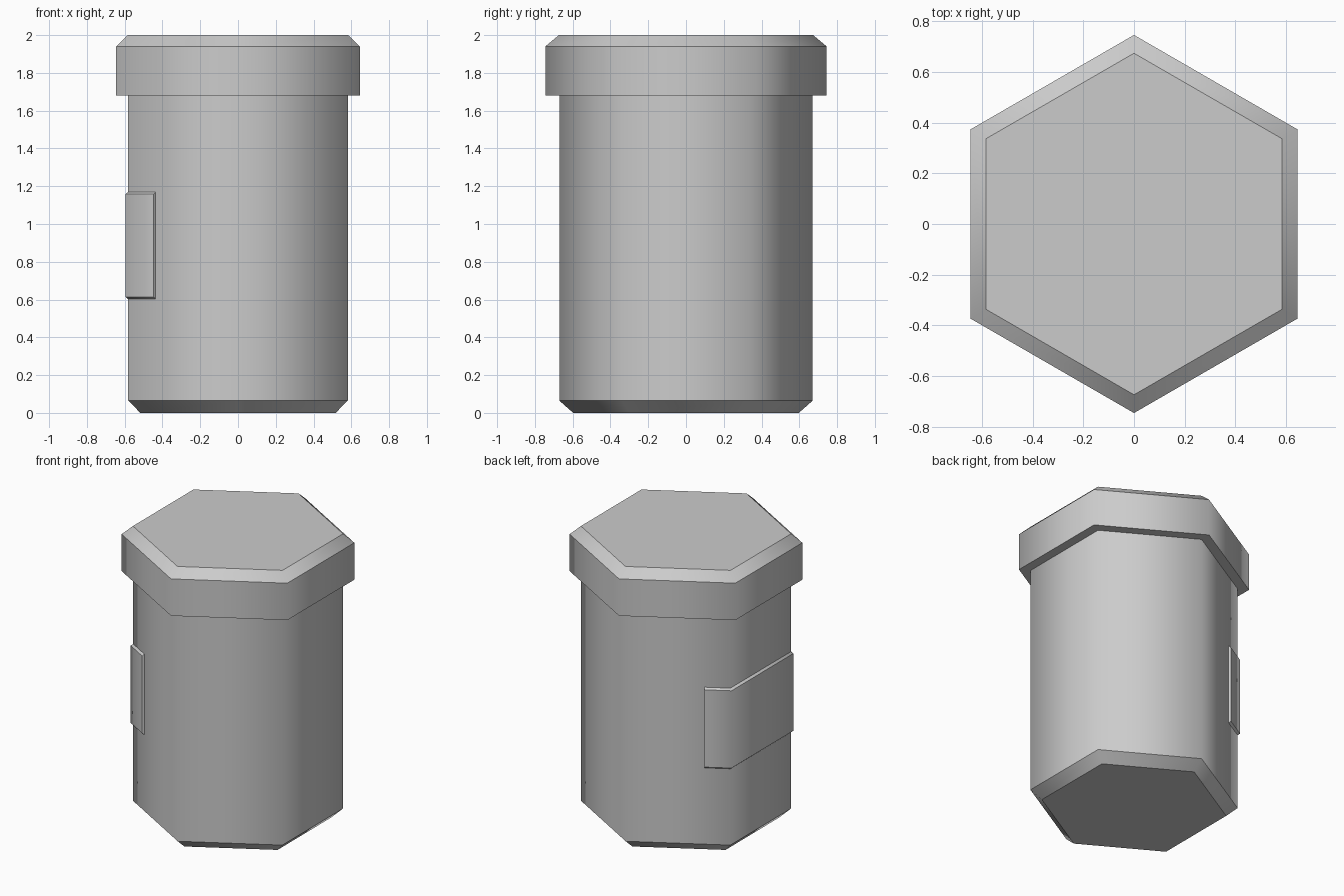
import bpy, bmesh
from math import radians
from mathutils import Matrix, Vector

if "Cube" in bpy.data.objects:
    bpy.data.objects.remove(bpy.data.objects["Cube"], do_unlink=True)

# Single flat grey
GREY = (0.6, 0.6, 0.6, 1.0)
grey = bpy.data.materials.new("plain grey")
grey.use_nodes = True
grey.diffuse_color = GREY
grey.node_tree.nodes["Principled BSDF"].inputs["Base Color"].default_value = GREY


def corner(radius, degrees, z):
    """Point on a hexagon corner direction."""
    return Matrix.Rotation(radians(degrees), 3, "Z") @ Vector((radius, 0, 0)) + Vector((0, 0, z))


def finish(name, bm, is_soft):
    """Smooth shade, keep every edge sharp that is not soft, and link."""
    bmesh.ops.recalc_face_normals(bm, faces=bm.faces)
    for face in bm.faces:
        face.smooth = True
    for edge in bm.edges:
        a, b = (v.co for v in edge.verts)
        edge.smooth = abs(a.z - b.z) > 0.001 and is_soft(a, b)
    mesh = bpy.data.meshes.new(name)
    bm.to_mesh(mesh)
    bm.free()
    mesh.materials.append(grey)
    obj = bpy.data.objects.new(name, mesh)
    bpy.context.collection.objects.link(obj)
    return obj


def hex_loft(name, profile):
    """Capped six-sided solid from (corner radius, height) pairs."""
    bm = bmesh.new()
    rings = [[bm.verts.new(corner(r, 30 + 60 * i, z)) for i in range(6)] for r, z in profile]
    for low, high in zip(rings, rings[1:]):
        for i in range(6):
            j = (i + 1) % 6
            bm.faces.new((low[i], low[j], high[j], high[i]))
    bm.faces.new(rings[0])
    bm.faces.new(rings[-1])
    return finish(name, bm, lambda a, b: True)


def wrapped_label(name, inner, outer, wrap):
    """Thin plate over the -x side, folded a little onto both neighbours."""
    bm = bmesh.new()
    rows = []
    for radius, bottom, top in (inner, outer):
        for z in (bottom, top):
            c = [corner(radius, a, z) for a in (90, 150, 210, 270)]
            path = [c[1].lerp(c[0], wrap), c[1], c[2], c[2].lerp(c[3], wrap)]
            rows.append([bm.verts.new(p) for p in path])
    back_low, back_high, low, high = rows
    # Front, back, top and bottom strips, then the two ends
    for p, q in ((low, high), (back_low, back_high), (high, back_high), (low, back_low)):
        for i in range(3):
            bm.faces.new((p[i], p[i + 1], q[i + 1], q[i]))
    for i in (0, 3):
        bm.faces.new((back_low[i], low[i], high[i], back_high[i]))
    return finish(name, bm, lambda a, b: min(abs(a.x), abs(b.x)) > 0.5)


# Bottle body with chamfered foot
hex_loft("body", [(0.597, 0), (0.671, 0.065), (0.671, 1.69)])

# Wider cap with chamfered top
hex_loft("cap", [(0.745, 1.68), (0.745, 1.94), (0.673, 2.0)])

# Raised blank label on the right side
wrapped_label("label", (0.671, 0.602, 1.17), (0.687, 0.614, 1.158), 0.25)
